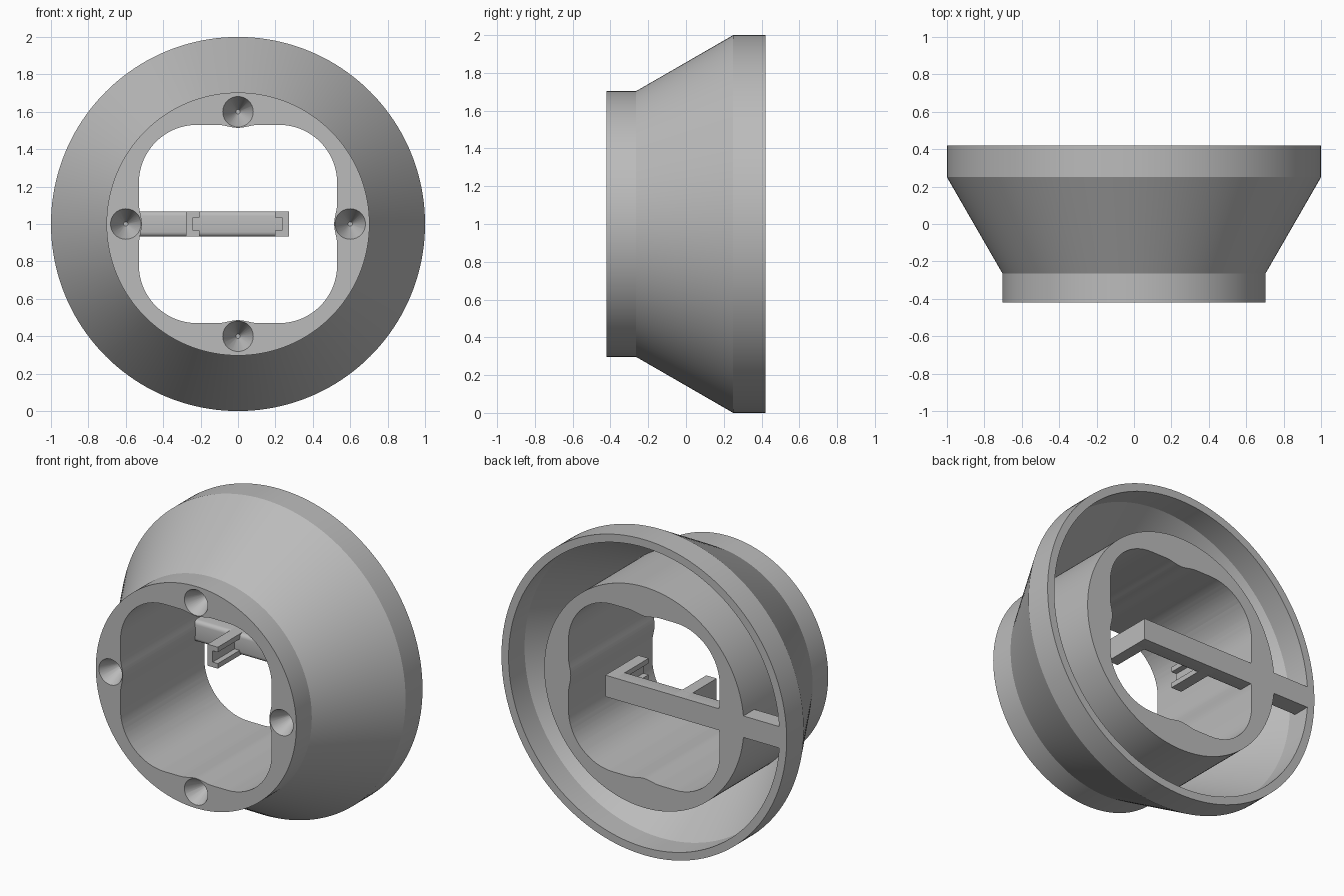
import bpy, bmesh, math
from mathutils import Vector, Matrix

cube = bpy.data.objects.get("Cube")
if cube:
    bpy.data.objects.remove(cube, do_unlink=True)

grey = bpy.data.materials.new("plain grey")
grey.use_nodes = True
grey.diffuse_color = (0.5, 0.5, 0.5, 1)
grey.node_tree.nodes["Principled BSDF"].inputs["Base Color"].default_value = (0.5, 0.5, 0.5, 1)

BACK, FRONT, MID = 0.42, -0.42, 1.0


def finish(name, bm):
    bmesh.ops.recalc_face_normals(bm, faces=bm.faces)
    mesh = bpy.data.meshes.new(name)
    bm.to_mesh(mesh)
    bm.free()
    mesh.materials.append(grey)
    obj = bpy.data.objects.new(name, mesh)
    bpy.context.collection.objects.link(obj)
    return obj


def select(obj):
    bpy.ops.object.select_all(action="DESELECT")
    obj.select_set(True)
    bpy.context.view_layer.objects.active = obj


def prism(name, points, place, start, end):
    """Extrude a flat outline; place(u, v, t) gives the 3D point."""
    bm = bmesh.new()
    face = bm.faces.new([bm.verts.new(place(u, v, start)) for u, v in points])
    new = bmesh.ops.extrude_face_region(bm, geom=[face])["geom"]
    shift = Vector(place(0, 0, end)) - Vector(place(0, 0, start))
    bmesh.ops.translate(bm, vec=shift, verts=[g for g in new if isinstance(g, bmesh.types.BMVert)])
    return finish(name, bm)


def lathe(name, profile, steps):
    """Revolve a closed (radius, y) profile around the horizontal axis."""
    bm = bmesh.new()
    rings = []
    for i in range(steps):
        a = math.tau * i / steps
        rings.append([bm.verts.new((r * math.cos(a), y, MID + r * math.sin(a))) for r, y in profile])
    n = len(profile)
    for i in range(steps):
        a, b = rings[i], rings[(i + 1) % steps]
        for j in range(n):
            k = (j + 1) % n
            bm.faces.new((a[j], a[k], b[k], b[j]))
    return finish(name, bm)


def cut(target, cutter):
    mod = target.modifiers.new("cut", "BOOLEAN")
    mod.operation, mod.solver, mod.object = "DIFFERENCE", "EXACT", cutter
    select(target)
    bpy.ops.object.modifier_apply(modifier=mod.name)
    bpy.data.objects.remove(cutter, do_unlink=True)


def along_y(u, v, t):
    return (u, t, MID + v)


def along_x(u, v, t):
    return (t, u, MID + v)


# Flared housing: neck, cone, rim, rear trough and inner tube
housing = lathe("flared_housing", [
    (0.3, FRONT), (0.703, FRONT), (0.703, -0.265), (1.0, 0.25), (1.0, BACK),
    (0.95, BACK), (0.95, 0.26), (0.7, -0.17), (0.7, BACK), (0.3, BACK)], 160)

# Rounded-square opening with a small swelling in the middle of each side
half, flat = 0.53, 0.22
corner = half - flat
outline = []
for side in range(4):
    c, s = round(math.cos(side * math.pi / 2)), round(math.sin(side * math.pi / 2))
    local = []
    for i in range(23):
        v = -flat + 2 * flat * i / 22
        bump = 0.016 * math.cos(math.pi * v / 0.22) ** 2 if abs(v) < 0.11 else 0
        local.append((half - bump, v))
    for i in range(1, 16):
        a = math.pi / 2 * i / 16
        local.append((flat + corner * math.cos(a), flat + corner * math.sin(a)))
    outline += [(u * c - v * s, u * s + v * c) for u, v in local]
cut(housing, prism("opening_cutter", outline, along_y, -0.6, 0.6))

# Four tapered screw holes in the front face
for i in range(4):
    a = math.pi / 2 * i
    bm = bmesh.new()
    spot = Matrix.Translation((0.6 * math.cos(a), FRONT + 0.05, MID + 0.6 * math.sin(a)))
    bmesh.ops.create_cone(bm, cap_ends=True, segments=32, radius1=0.105, radius2=0.012,
                          depth=0.2, matrix=spot @ Matrix.Rotation(-math.pi / 2, 4, "X"))
    cut(housing, finish("hole_cutter", bm))

# Cross bar at the back, with rounded front edges, reaching into the opening
h, rad, bar_front = 0.068, 0.025, 0.31
section = [(BACK, -h), (BACK, h)]
for sign in (1, -1):
    arc = [(bar_front + rad * (1 - math.sin(t * math.pi / 8)),
            sign * (h - rad * (1 - math.cos(t * math.pi / 8)))) for t in range(5)]
    section += arc if sign > 0 else arc[::-1]
bar = prism("cross_bar", section, along_x, -0.56, 0.265)

# Short strut joining the tube to the rim
strut = prism("rim_strut", [(bar_front, -h), (BACK, -h), (BACK, h), (bar_front, h)],
              along_x, -0.96, -0.69)

# Pair of grooved clip prongs facing each other
parts = [housing, bar, strut]
outer, inner, groove, slot = 0.275, 0.202, 0.238, 0.036
for name, sign in (("left_clip_prong", 1), ("right_clip_prong", -1)):
    shape = [(outer, -h), (outer, h), (inner, h), (inner, slot),
             (groove, slot), (groove, -slot), (inner, -slot), (inner, -h)]
    parts.append(prism(name, [(sign * x - 0.003, z) for x, z in shape], along_y, 0.09, BACK))

for obj in parts:
    select(obj)
    bpy.ops.object.shade_smooth_by_angle(angle=math.radians(25))
